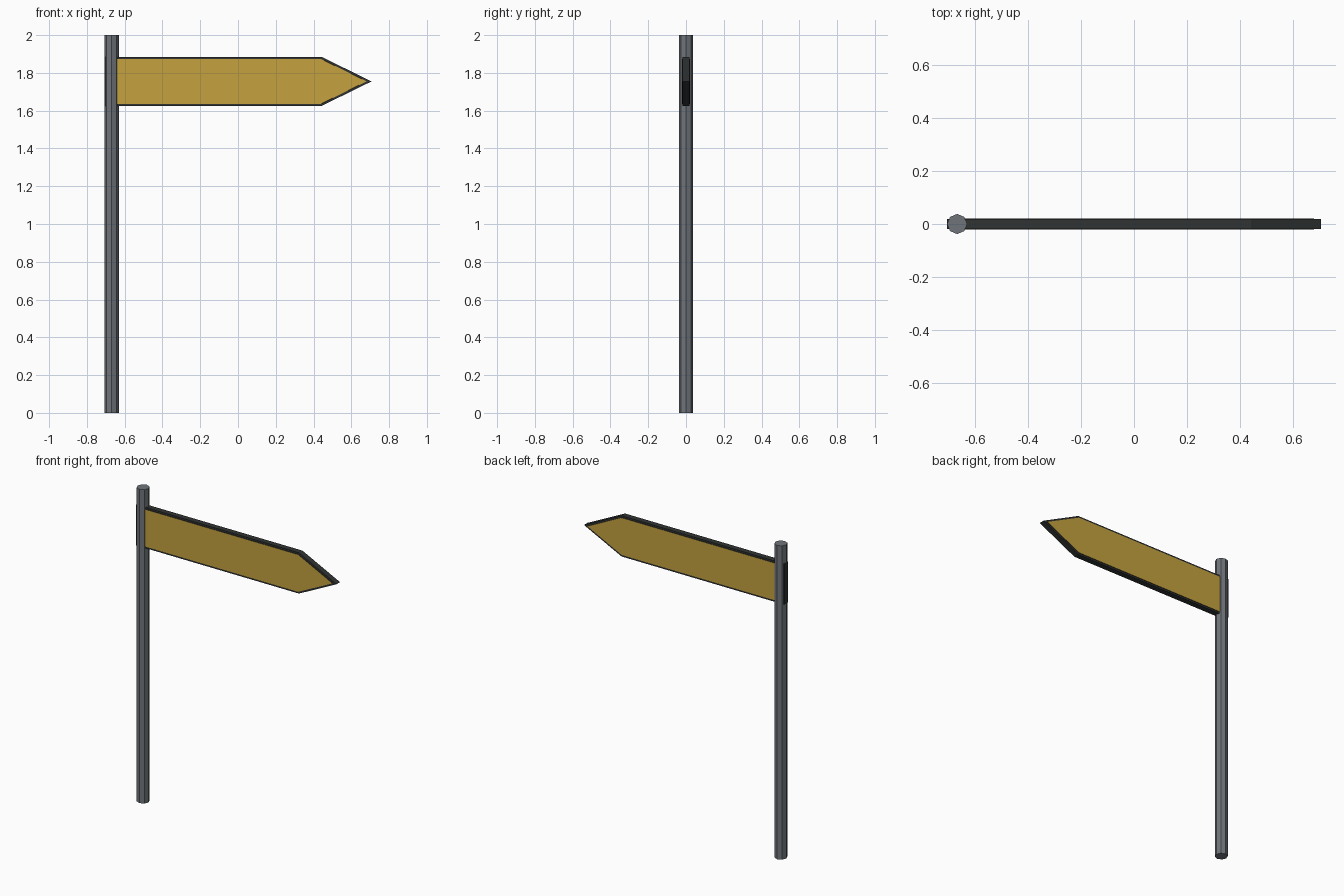
import bpy, bmesh

if "Cube" in bpy.data.objects:
    bpy.data.objects.remove(bpy.data.objects["Cube"])


def material(name, rgb):
    m = bpy.data.materials.new(name)
    m.diffuse_color = (*rgb, 1)
    m.use_nodes = True
    m.node_tree.nodes["Principled BSDF"].inputs["Base Color"].default_value = m.diffuse_color
    return m


def add_object(name, bm, mats):
    bmesh.ops.recalc_face_normals(bm, faces=bm.faces[:])
    mesh = bpy.data.meshes.new(name)
    bm.to_mesh(mesh)
    bm.free()
    for m in mats:
        mesh.materials.append(m)
    obj = bpy.data.objects.new(name, mesh)
    bpy.context.collection.objects.link(obj)
    return obj


steel = material("post_grey", (0.16, 0.175, 0.195))
dark = material("rim_dark", (0.03, 0.034, 0.032))
ochre = material("panel_ochre", (0.56, 0.36, 0.05))

# Octagonal post
POST_X, POST_R = -0.669, 0.038
bpy.ops.mesh.primitive_cylinder_add(vertices=8, radius=POST_R, depth=2,
                                    location=(POST_X, 0, 1))
post = bpy.context.object
post.name = "post"
post.data.materials.append(steel)

# Arrow board: extruded outline with slightly raised panels front and back
RIM_Y, INSET, RAISE = 0.018, 0.011, 0.003
outline = [(-0.707, 1.625), (0.442, 1.625), (0.707, 1.755),
           (0.442, 1.885), (-0.707, 1.885)]
bm = bmesh.new()
base = bm.faces.new([bm.verts.new((x, -RIM_Y, z)) for x, z in outline])
ext = bmesh.ops.extrude_face_region(bm, geom=[base], use_keep_orig=True)
bmesh.ops.translate(bm, vec=(0, 2 * RIM_Y, 0),
                    verts=[v for v in ext["geom"] if isinstance(v, bmesh.types.BMVert)])
bmesh.ops.recalc_face_normals(bm, faces=bm.faces[:])
panels = [f for f in bm.faces if abs(f.normal.y) > 0.9]
for thickness, depth in ((INSET, 0), (0.0005, RAISE)):
    bmesh.ops.inset_individual(bm, faces=panels, thickness=thickness, depth=depth,
                               use_even_offset=True)
for f in panels:
    f.material_index = 1
add_object("arrow_board", bm, [dark, ochre])
